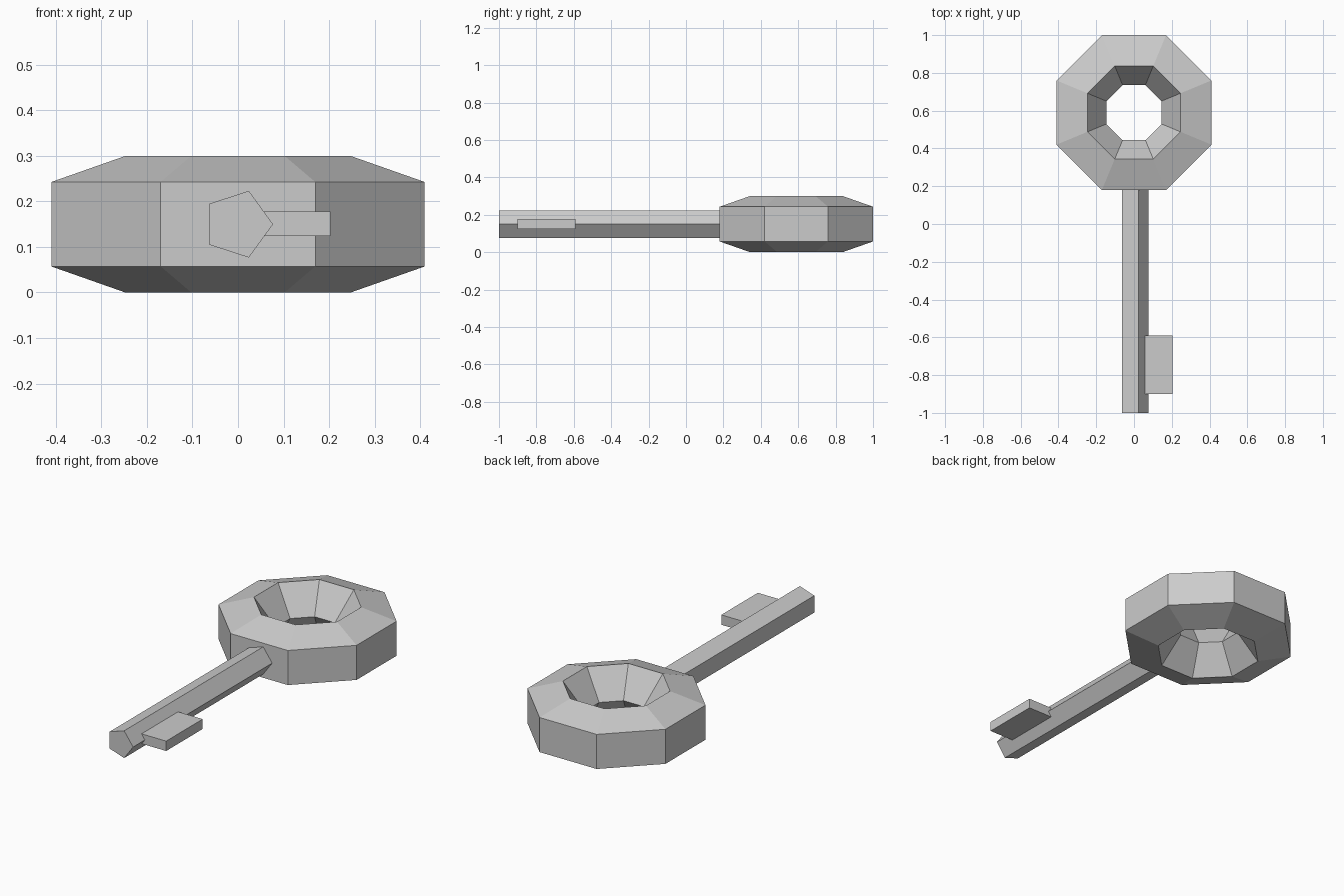
import bpy, bmesh, math
from mathutils import Vector

cube = bpy.data.objects.get("Cube")
if cube:
    bpy.data.objects.remove(cube, do_unlink=True)

grey = bpy.data.materials.new("plain grey")
grey.use_nodes = True
colour = (0.6, 0.6, 0.6, 1)
grey.diffuse_color = colour
grey.node_tree.nodes["Principled BSDF"].inputs["Base Color"].default_value = colour

MID = 0.15  # height of the key's centre plane


def finish(name, bm):
    bmesh.ops.recalc_face_normals(bm, faces=bm.faces)
    mesh = bpy.data.meshes.new(name)
    bm.to_mesh(mesh)
    bm.free()
    mesh.materials.append(grey)
    obj = bpy.data.objects.new(name, mesh)
    bpy.context.collection.objects.link(obj)
    return obj


def pentagon(radius, turn=0.0):
    return [(radius * math.cos(a), radius * math.sin(a))
            for a in (turn + math.tau * i / 5 for i in range(5))]


# Bow: octagonal ring with a pentagonal section, its point facing inwards
bm = bmesh.new()
rings = []
for s in range(8):
    a = math.tau * (s + 0.5) / 8
    rings.append([bm.verts.new(((0.316 + u) * math.cos(a),
                                0.59 + (0.316 + u) * math.sin(a), MID + v))
                  for u, v in pentagon(0.158, math.pi)])
for s in range(8):
    here, there = rings[s], rings[(s + 1) % 8]
    for i in range(5):
        j = (i + 1) % 5
        bm.faces.new((here[i], here[j], there[j], there[i]))
finish("bow_ring", bm)

# Shaft: pentagonal bar, one ridge towards the bit
bm = bmesh.new()
base = bm.faces.new([bm.verts.new((x, -1, MID + z)) for x, z in pentagon(0.077)])
bar = bmesh.ops.extrude_face_region(bm, geom=[base], use_keep_orig=True)
bmesh.ops.translate(bm, vec=Vector((0, 1.2, 0)),
                    verts=[v for v in bm.verts if v in bar["geom"]])
finish("shaft", bm)

# Bit: flat block on the model's left
bm = bmesh.new()
bmesh.ops.create_cube(bm, size=1)
bmesh.ops.scale(bm, vec=(0.173, 0.31, 0.053), verts=bm.verts)
bmesh.ops.translate(bm, vec=(0.117, -0.745, MID + 0.001), verts=bm.verts)
finish("bit", bm)
